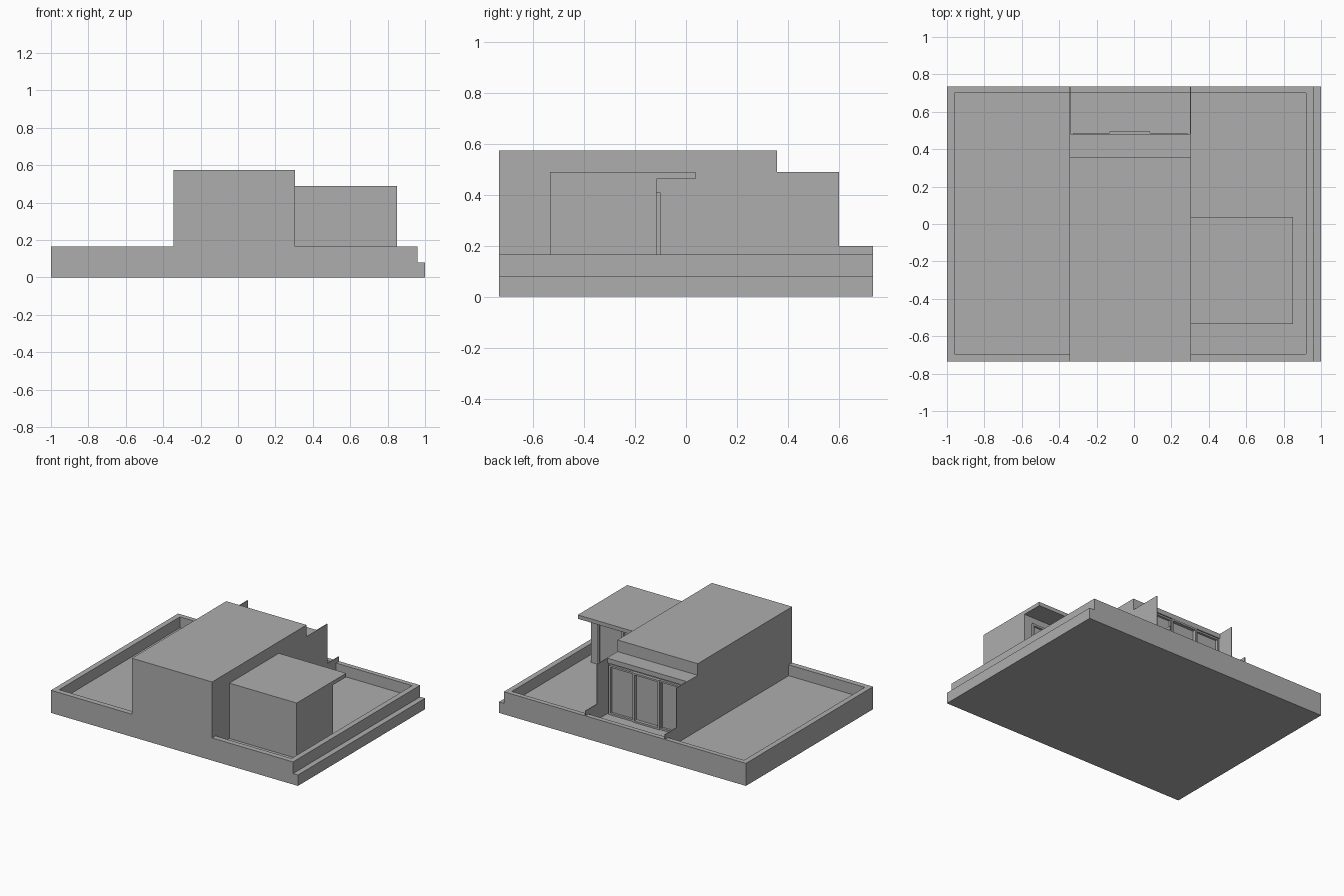
import bpy, bmesh

if "Cube" in bpy.data.objects:
    bpy.data.objects.remove(bpy.data.objects["Cube"])

mat = bpy.data.materials.new("concrete_grey")
mat.diffuse_color = (0.42, 0.42, 0.42, 1)
mat.use_nodes = True
mat.node_tree.nodes["Principled BSDF"].inputs["Base Color"].default_value = mat.diffuse_color


def finish(name, bm):
    bmesh.ops.recalc_face_normals(bm, faces=bm.faces)
    me = bpy.data.meshes.new(name)
    bm.to_mesh(me)
    bm.free()
    me.materials.append(mat)
    ob = bpy.data.objects.new(name, me)
    bpy.context.collection.objects.link(ob)
    return ob


def box(name, x, y, z):
    bm = bmesh.new()
    bmesh.ops.create_cube(bm, size=1)
    for v in bm.verts:
        v.co = [r[0] if c < 0 else r[1] for c, r in zip(v.co, (x, y, z))]
    return finish(name, bm)


def side_profile(name, pts, x0, x1):
    """Extrude a (y, z) outline along x."""
    bm = bmesh.new()
    f = bm.faces.new([bm.verts.new((x0, y, z)) for y, z in pts])
    ext = bmesh.ops.extrude_face_region(bm, geom=[f])["geom"]
    for g in ext:
        if isinstance(g, bmesh.types.BMVert):
            g.co.x = x1
    return finish(name, bm)


def framed_pane(name, x0, x1, y0, y1, z0, z1, w):
    """Four frame bars around a slightly recessed pane."""
    box(name + "_left", (x0, x0 + w), (y0, y1), (z0, z1))
    box(name + "_right", (x1 - w, x1), (y0, y1), (z0, z1))
    box(name + "_head", (x0 + w, x1 - w), (y0, y1), (z1 - w, z1))
    box(name + "_sill", (x0 + w, x1 - w), (y0, y1), (z0, z0 + w))


Y = 0.735
FLOOR = 0.085
RIM = 0.165
HX0, HX1 = -0.345, 0.305

# base with lower ledge on the right
box("base", (-1, 0.96), (-Y, Y), (0, 0.08))
box("side_ledge", (0.96, 1), (-Y, Y), (0, 0.08))

# sunken floors inside the parapet
box("left_floor", (-0.96, HX0), (-0.695, 0.70), (0.08, FLOOR))
box("rear_floor", (HX0, HX1), (0.47, 0.70), (0.08, FLOOR))
box("right_floor", (HX1, 0.92), (-0.57, 0.70), (0.08, FLOOR))

# parapet walls
box("parapet_left", (-1, -0.96), (-Y, Y), (0.08, RIM))
box("parapet_right", (0.92, 0.96), (-Y, Y), (0.08, RIM))
box("parapet_rear", (-0.96, 0.92), (0.70, Y), (0.08, RIM))
box("parapet_front_left", (-0.96, HX0), (-Y, -0.695), (0.08, RIM))
box("parapet_front_right", (HX1, 0.92), (-Y, -0.695), (0.08, RIM))

# main block with stepped roof and projecting fascia
side_profile("main_block", [(-Y, 0.08), (-Y, 0.575), (0.357, 0.575), (0.357, 0.49),
                            (0.48, 0.49), (0.48, 0.455), (0.47, 0.455), (0.47, 0.08)], HX0, HX1)

# thin side fins stepping down to the rear edge
for name, x0, x1 in (("left_fin", HX0, HX0 + 0.006), ("right_fin", HX1 - 0.006, HX1)):
    side_profile(name, [(0.47, FLOOR), (0.47, 0.49), (0.6, 0.49), (0.6, 0.2),
                        (Y, 0.2), (Y, RIM), (0.70, RIM), (0.70, FLOOR)], x0, x1)

# three rear glass doors, the centre one set forward
doors = [(-0.325, -0.125, 0.487), (-0.13, 0.085, 0.494), (0.08, 0.285, 0.487)]
for i, (x0, x1, y1) in enumerate(doors):
    framed_pane(f"rear_door_{i}", x0, x1, 0.468, y1, FLOOR, 0.445, 0.013)

# annexe with overhanging roof
box("annexe", (HX1, 0.85), (-0.535, -0.115), (0.08, 0.462))
box("annexe_roof", (HX1, 0.85), (-0.535, 0.037), (0.462, 0.49))
for i, (x0, x1) in enumerate([(0.36, 0.59), (0.58, 0.79)]):
    framed_pane(f"annexe_door_{i}", x0, x1, -0.116, -0.1, FLOOR, 0.41, 0.015)
